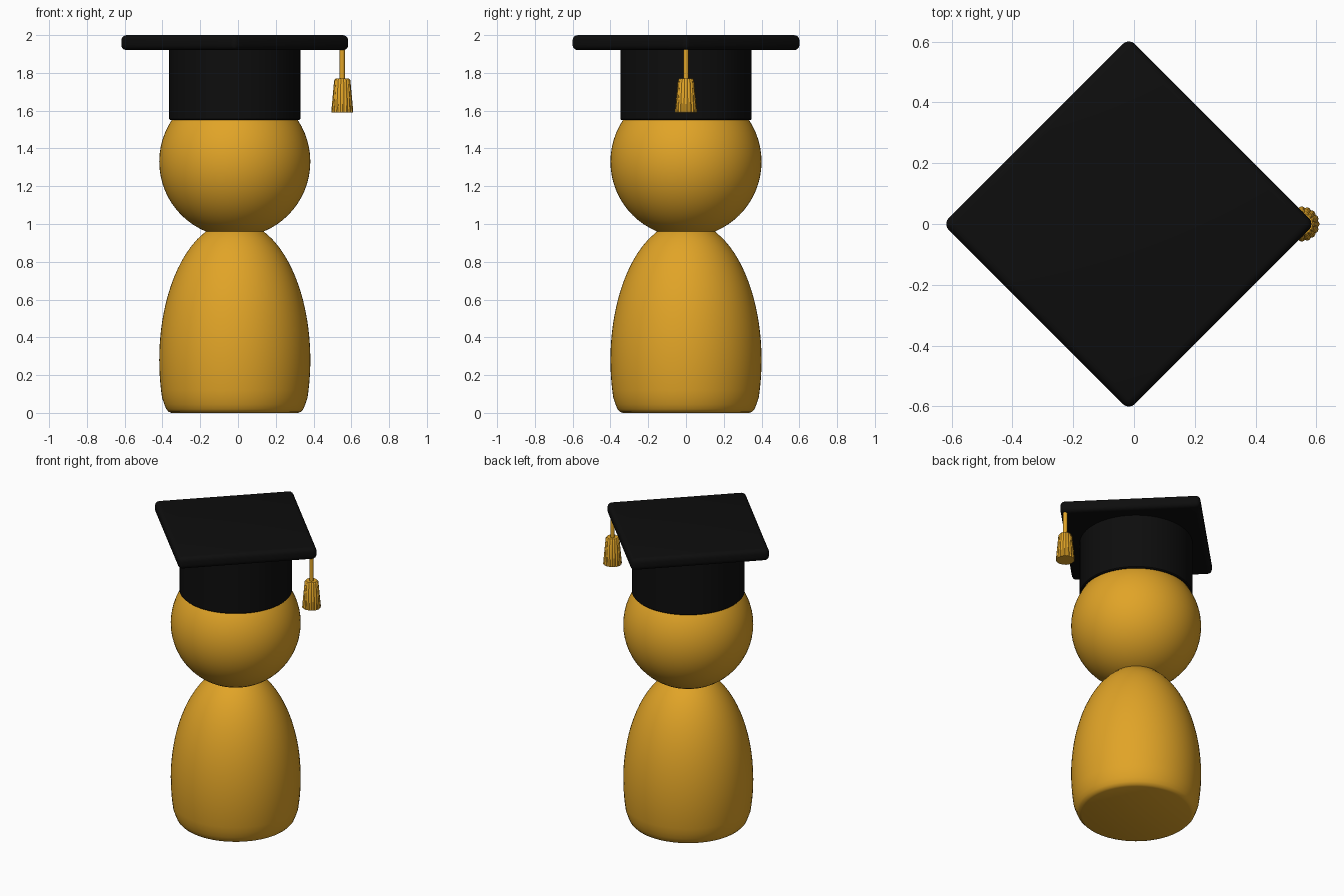
import bpy, bmesh
from math import sin, cos, pi, sqrt

cube = bpy.data.objects.get("Cube")
if cube:
    bpy.data.objects.remove(cube, do_unlink=True)

AXIS_X = -0.017     # centre line of figure and cap
TASSEL_X = 0.552


def material(name, rgb):
    m = bpy.data.materials.new(name)
    m.use_nodes = True
    m.diffuse_color = (*rgb, 1)
    bsdf = next(n for n in m.node_tree.nodes if n.type == 'BSDF_PRINCIPLED')
    bsdf.inputs["Base Color"].default_value = (*rgb, 1)
    return m


gold = material("gold", (0.75, 0.37, 0.02))
black = material("black", (0.004, 0.004, 0.004))


def finish(ob, name, mat, angle=35):
    ob.name = name
    ob.data.materials.append(mat)
    bpy.ops.object.select_all(action='DESELECT')
    ob.select_set(True)
    bpy.context.view_layer.objects.active = ob
    bpy.ops.object.shade_smooth_by_angle(angle=angle * pi / 180)
    return ob


def lathe(name, profile, x, mat, sides=64, flute=0.0, flutes=12, angle=35):
    """Revolve (radius, z) points about a vertical axis, with optional flutes."""
    bm = bmesh.new()
    rings = []
    for r, z in profile:
        ring = []
        for i in range(sides):
            a = 2 * pi * i / sides
            rr = r * (1 - flute * (1 - abs(cos(a * flutes / 2))))
            ring.append(bm.verts.new((rr * cos(a), rr * sin(a), z)))
        rings.append(ring)
    for low, high in zip(rings, rings[1:]):
        for i in range(sides):
            j = (i + 1) % sides
            bm.faces.new((low[i], low[j], high[j], high[i]))
    bm.faces.new(rings[0][::-1])
    bm.faces.new(rings[-1])
    me = bpy.data.meshes.new(name)
    bm.to_mesh(me)
    bm.free()
    ob = bpy.data.objects.new(name, me)
    bpy.context.collection.objects.link(ob)
    ob.location.x = x
    return finish(ob, name, mat, angle)


# Body: egg-shaped peg with a softly rounded flat base
base = [(0.335, 0), (0.35, 0.006), (0.363, 0.02), (0.373, 0.045)]
egg = []
for i in range(24):
    z = 0.08 + 0.92 * i / 23
    egg.append((0.4 * sqrt(1 - ((z - 0.28) / 0.737) ** 2), z))
lathe("body", base + egg, AXIS_X, gold)

# Head
bpy.ops.mesh.primitive_uv_sphere_add(segments=64, ring_count=32, radius=0.4,
                                     location=(AXIS_X, 0, 1.33))
finish(bpy.context.object, "head", gold)

# Cap: round crown
lathe("cap_crown", [(0.341, 1.55), (0.347, 1.556), (0.347, 1.94)], AXIS_X, black)

# Cap: square board standing on its diagonal, with rounded edges
side = 0.612 * sqrt(2)
bpy.ops.mesh.primitive_cube_add(size=1, location=(AXIS_X, 0, 1.96),
                                rotation=(0, 0, pi / 4))
board = bpy.context.object
board.scale = (side, side, 0.08)
bpy.ops.object.transform_apply(location=False, rotation=True, scale=True)
bev = board.modifiers.new("rounded_edges", 'BEVEL')
bev.width = 0.028
bev.segments = 4
bpy.ops.object.modifier_apply(modifier=bev.name)
finish(board, "cap_board", black)

# Tassel: cord and fluted tuft
lathe("tassel_cord", [(0.014, 1.75), (0.014, 1.94)], TASSEL_X, gold, sides=16)
lathe("tassel_tuft", [(0.058, 1.59), (0.058, 1.597), (0.043, 1.76), (0.036, 1.77)],
      TASSEL_X, gold, sides=64, flute=0.08, flutes=16, angle=30)
